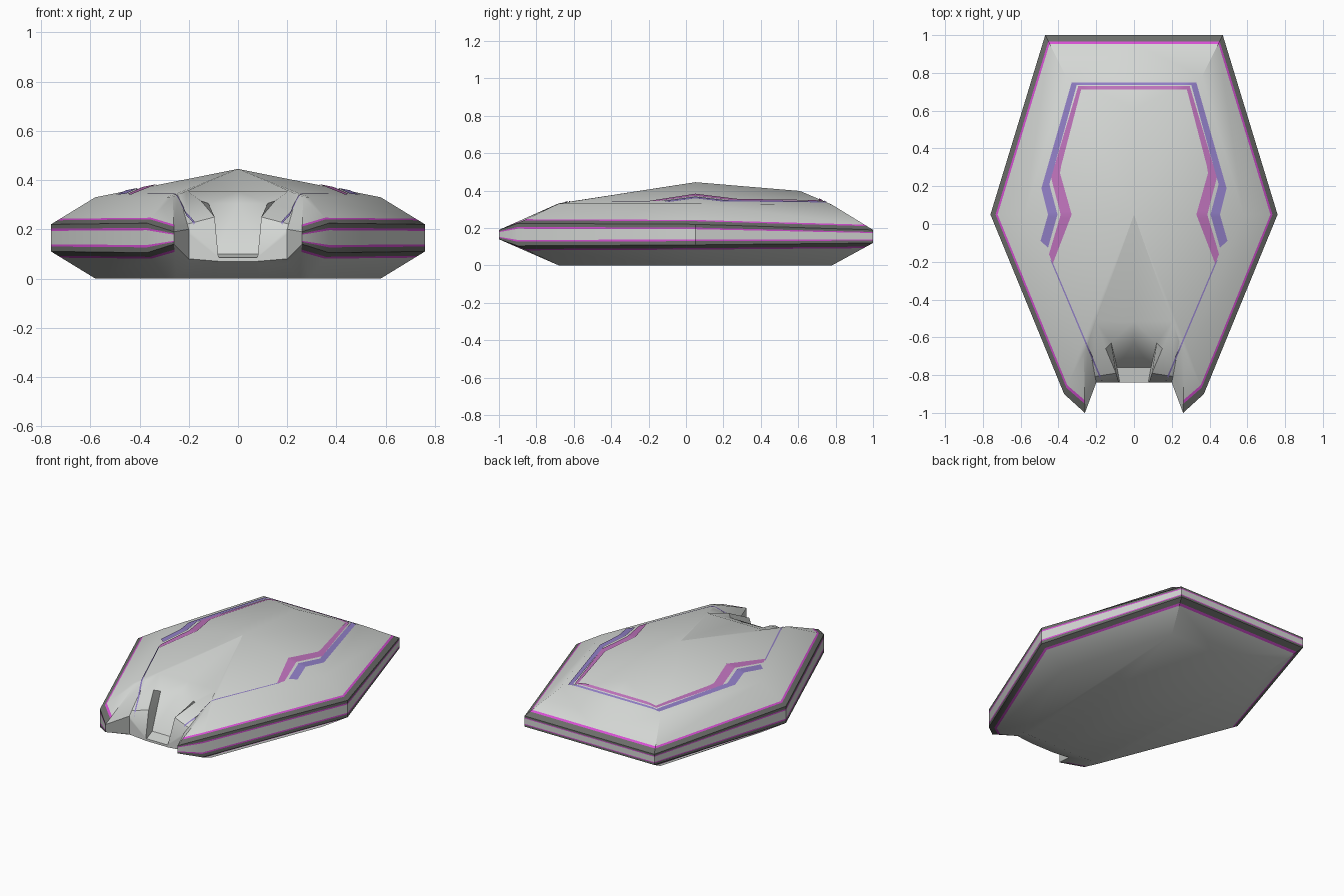
import bpy, bmesh
from mathutils import Vector
from mathutils.bvhtree import BVHTree

if "Cube" in bpy.data.objects:
    bpy.data.objects.remove(bpy.data.objects["Cube"])


def material(name, rgb):
    m = bpy.data.materials.new(name)
    m.diffuse_color = (*rgb, 1)
    m.use_nodes = True
    m.node_tree.nodes["Principled BSDF"].inputs["Base Color"].default_value = m.diffuse_color
    return m


GREY = material("light grey", (0.66, 0.68, 0.66))
DARK = material("dark grey", (0.15, 0.155, 0.145))
PINK = material("bright magenta", (0.68, 0.08, 0.66))
MAUVE = material("soft magenta", (0.52, 0.17, 0.50))
BLUE = material("soft violet", (0.28, 0.21, 0.56))


def finish(name, bm, mats):
    me = bpy.data.meshes.new(name)
    bm.to_mesh(me)
    ob = bpy.data.objects.new(name, me)
    bpy.context.collection.objects.link(ob)
    for m in mats:
        me.materials.append(m)
    bpy.ops.object.select_all(action='DESELECT')
    ob.select_set(True)
    bpy.context.view_layer.objects.active = ob
    bpy.ops.object.shade_smooth_by_angle(angle=0.62)
    mod = ob.modifiers.new("mirror", 'MIRROR')
    mod.use_clip = True
    mod.merge_threshold = 0.0005
    return ob


# Hull columns (right half): bottom, lower rim, upper rim, shoulder
COLS = [
    [(0, .78, 0), (0, 1, .12), (0, 1, .19), (0, .78, .325)],                    # back centre
    [(.36, .78, 0), (.47, 1, .12), (.47, 1, .19), (.36, .78, .325)],            # back corner
    [(.58, .05, 0), (.76, .05, .11), (.76, .05, .22), (.58, .05, .33)],         # side
    [(.29, -.68, 0), (.37, -.90, .105), (.37, -.90, .225), (.29, -.68, .33)],   # front corner
    [(.25, -.68, 0), (.26, -1, .14), (.26, -1, .19), (.265, -.68, .332)],       # prong tip
    [(.19, -.68, 0), (.20, -.84, .08), (.20, -.84, .20), (.24, -.62, .34)],     # notch
    # cleft columns: bottom, lower rim, then four slope points
    [(.09, -.68, 0), (.08, -.84, .07), (.08, -.84, .09), (.095, -.79, .25),
     (.15, -.66, .315), (.21, -.52, .355)],
    [(.08, -.68, 0), (.075, -.84, .07), (.075, -.84, .085), (.09, -.76, .10),
     (.12, -.63, .305), (.205, -.515, .355)],
    [(0, -.68, 0), (0, -.84, .07), (0, -.84, .085), (0, -.76, .10),
     (0, -.63, .305), (0, -.515, .355)],
]


def column(keys):
    k = [Vector(p) for p in keys]
    out = [k[0].lerp(k[1], t) for t in (0, .77, .84)]
    out += [k[1].lerp(k[2], t) for t in (0, .18, .26, .76, .84)]
    out += k[2:] if len(k) == 6 else [k[2].lerp(k[3], t) for t in (0, .15, .21, 1)]
    return out


# Colour of each band from bottom to shoulder (0 grey, 1 dark, 2 magenta)
BANDS = [0, 2, 1, 1, 2, 0, 2, 1, 1, 2, 0]

bm = bmesh.new()
grid = [[bm.verts.new(p) for p in column(c)] for c in COLS]
for i, (a, b) in enumerate(zip(grid, grid[1:])):
    for j, band in enumerate(BANDS):
        f = bm.faces.new((a[j], a[j + 1], b[j + 1], b[j]))
        f.material_index = band if i < 4 else 0

# Magenta band ends at the prong tip
for j in range(4, 7):
    bm.faces.ensure_lookup_table()

# Roof fans round two ridge points, and flat floor
ridge = bm.verts.new((0, .61, .398))
peak = bm.verts.new((0, .05, .445))
top = [c[-1] for c in grid]
bm.faces.new((top[0], ridge, top[1]))
bm.faces.new((top[1], ridge, peak))
for a, b in zip(top[1:], top[2:]):
    bm.faces.new((a, peak, b))
bm.faces.new([c[0] for c in grid])
bmesh.ops.recalc_face_normals(bm, faces=bm.faces)
roof_face = next(f for f in bm.faces if peak in f.verts)
if roof_face.normal.z < 0:
    bmesh.ops.reverse_faces(bm, faces=bm.faces)
tree = BVHTree.FromBMesh(bm)
finish("hull", bm, [GREY, DARK, PINK])


# Painted stripes draped on the roof between two edge lines
def stripe(name, outer, inner, mat, n=12, lift=.004, across=3):
    bm = bmesh.new()
    rows = []
    for s in range(len(outer) - 1):
        for k in range(n + (s == len(outer) - 2)):
            t = k / n
            o = Vector(outer[s]).lerp(Vector(outer[s + 1]), t)
            q = Vector(inner[s]).lerp(Vector(inner[s + 1]), t)
            row = []
            for w in range(across + 1):
                p = o.lerp(q, w / across)
                hit = tree.ray_cast(Vector((max(p.x, .0004), p.y, 2)), Vector((0, 0, -1)))[0]
                row.append(bm.verts.new((p.x, p.y, hit.z + lift)))
            rows.append(row)
    for a, b in zip(rows, rows[1:]):
        for w in range(across):
            f = bm.faces.new((a[w], b[w], b[w + 1], a[w + 1]))
            f.normal_update()
            if f.normal.z < 0:
                f.normal_flip()
    finish(name, bm, [mat])


stripe("outer_roof_stripe",
       [(0, .75), (.33, .75), (.49, .19), (.455, .05), (.495, -.09)],
       [(0, .737), (.303, .737), (.448, .21), (.405, .05), (.455, -.125)], BLUE)
stripe("inner_roof_stripe",
       [(0, .73), (.295, .73), (.42, .31), (.44, .25), (.388, .05), (.45, -.16)],
       [(0, .712), (.28, .712), (.385, .31), (.392, .27), (.33, .05), (.43, -.21)], MAUVE)
stripe("front_pinstripe", [(.443, -.19), (.175, -.83)], [(.434, -.195), (.166, -.83)],
       BLUE, n=24, across=1)
